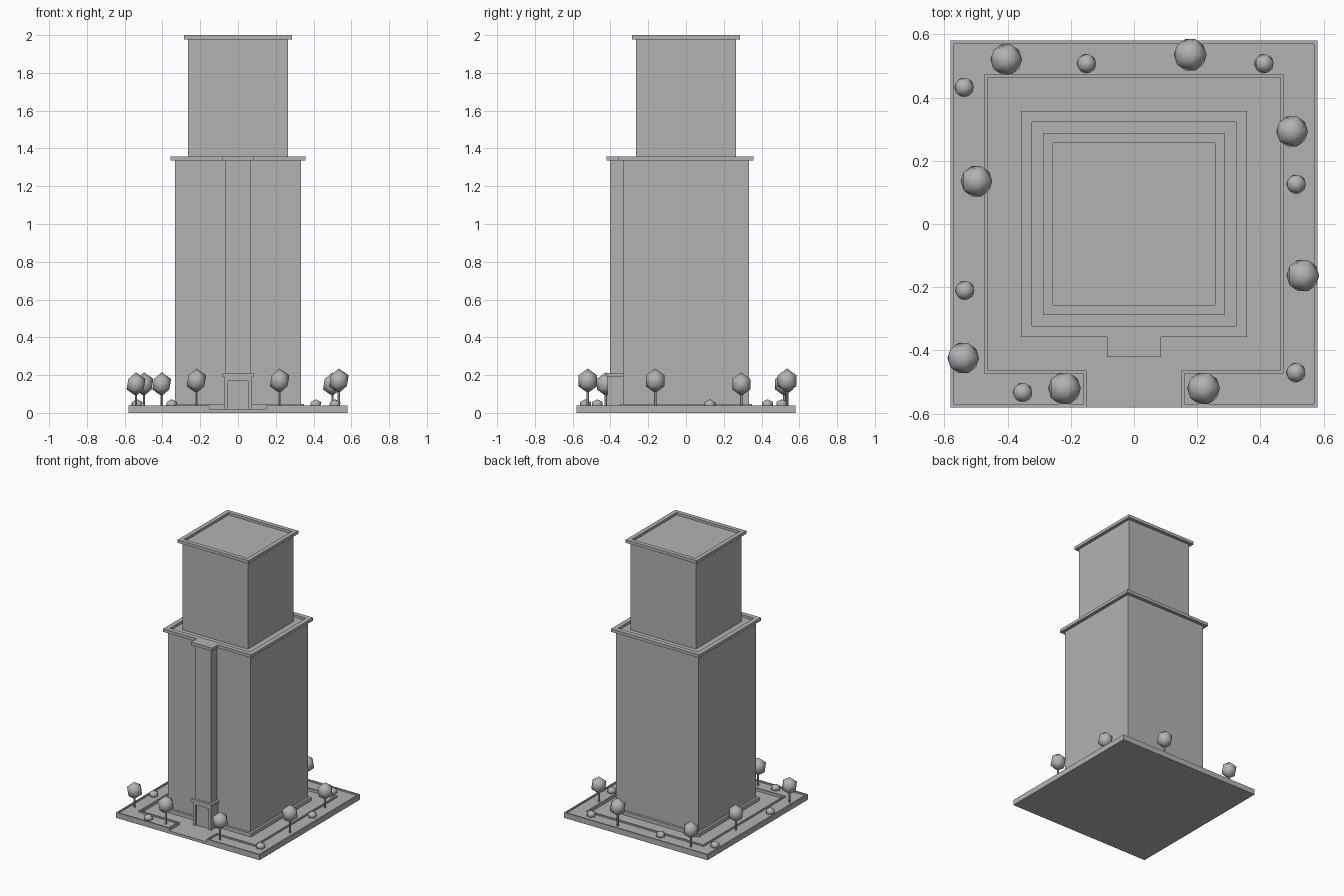
import bpy
import bmesh

if "Cube" in bpy.data.objects:
    bpy.data.objects.remove(bpy.data.objects["Cube"], do_unlink=True)

# One plain grey for the whole model
grey = bpy.data.materials.new("plain_grey")
grey.use_nodes = True
COLOUR = (0.45, 0.45, 0.45, 1)
grey.diffuse_color = COLOUR
grey.node_tree.nodes["Principled BSDF"].inputs["Base Color"].default_value = COLOUR


def finish(name, bm, smooth=False):
    bmesh.ops.recalc_face_normals(bm, faces=bm.faces)
    for face in bm.faces:
        face.smooth = smooth
    mesh = bpy.data.meshes.new(name)
    bm.to_mesh(mesh)
    bm.free()
    mesh.materials.append(grey)
    obj = bpy.data.objects.new(name, mesh)
    bpy.context.collection.objects.link(obj)
    return obj


def prism(name, outline, z0, z1, rim=0, sink=0):
    """Extrude an outline upward; an optional rim surrounds a sunken top."""
    bm = bmesh.new()
    bottom = bm.faces.new([bm.verts.new((x, y, z0)) for x, y in outline])
    made = bmesh.ops.extrude_face_region(bm, geom=[bottom], use_keep_orig=True)["geom"]
    for v in made:
        if isinstance(v, bmesh.types.BMVert):
            v.co.z = z1
    bmesh.ops.recalc_face_normals(bm, faces=bm.faces)
    if rim:
        top = max(bm.faces, key=lambda f: f.calc_center_median().z)
        bmesh.ops.inset_region(bm, faces=[top], thickness=rim, use_even_offset=True)
        made = bmesh.ops.extrude_face_region(bm, geom=[top])["geom"]
        for v in made:
            if isinstance(v, bmesh.types.BMVert):
                v.co.z -= sink
        if top.is_valid:
            bmesh.ops.delete(bm, geom=[top], context="FACES_ONLY")
    return finish(name, bm)


def rect(x0, x1, y0, y1):
    return [(x0, y0), (x1, y0), (x1, y1), (x0, y1)]


def square(h):
    return rect(-h, h, -h, h)


# Ground slab and the curbed planting bed, open at the entrance
SLAB, CURB, LAWN = 0.02, 0.04, 0.03
OUT, IN, GATE = 0.58, 0.463, 0.15
prism("ground_slab", square(OUT), 0, SLAB)
half = [(GATE, -OUT), (OUT, -OUT), (OUT, OUT)]
inner = [(IN, IN), (IN, -IN), (GATE, -IN)]
bed = half + [(-x, y) for x, y in reversed(half)]
bed += [(-x, y) for x, y in reversed(inner)] + inner
prism("planting_bed", bed, SLAB, CURB, 0.01, CURB - LAWN)

# Tower: plinth, two stacked blocks, each with a parapet around a sunken roof
prism("plinth", square(0.35), SLAB, 0.046)
prism("lower_block", square(0.333), 0.046, 1.335)
prism("lower_parapet", square(0.357), 1.335, 1.357, 0.034, 0.018)
prism("upper_block", square(0.264), 1.339, 1.978)
prism("upper_parapet", square(0.287), 1.978, 2.0, 0.031, 0.018)

# Front pier with its cap
prism("front_pier", rect(-0.065, 0.065, -0.403, -0.333), SLAB, 1.335)
prism("pier_cap", rect(-0.085, 0.085, -0.42, -0.357), 1.335, 1.357)

# Entrance surround: two jambs and a head, topped by a projecting lintel
for side, s in (("left", 1), ("right", -1)):
    xs = sorted((s * 0.053, s * 0.073))
    prism(side + "_door_jamb", rect(*xs, -0.415, -0.333), SLAB, 0.172)
prism("door_head", rect(-0.073, 0.073, -0.415, -0.333), 0.172, 0.192)
prism("door_lintel", rect(-0.081, 0.081, -0.42, -0.333), 0.192, 0.212)


def ball(name, x, y, z, radius, stretch):
    bm = bmesh.new()
    bmesh.ops.create_icosphere(bm, subdivisions=1, radius=radius)
    for v in bm.verts:
        v.co = (v.co.x + x, v.co.y + y, v.co.z * stretch + z)
    finish(name, bm, True)


# Trees: thin trunk and faceted crown, in two sizes
tall = [(0.178, 0.535), (0.534, -0.163), (-0.22, -0.52), (0.22, -0.52)]
short = [(-0.404, 0.52), (0.5, 0.293), (-0.498, 0.135), (-0.54, -0.424)]
for label, spots, height, radius in (("tall", tall, 0.17, 0.058), ("short", short, 0.152, 0.056)):
    for i, (x, y) in enumerate(spots, 1):
        bm = bmesh.new()
        bmesh.ops.create_cone(bm, cap_ends=True, segments=6, radius1=0.007,
                              radius2=0.007, depth=height - LAWN)
        bmesh.ops.translate(bm, verts=bm.verts, vec=(x, y, (height + LAWN) / 2))
        finish(f"{label}_tree_trunk_{i}", bm)
        ball(f"{label}_tree_crown_{i}", x, y, height, radius, 1.12)

# Low shrubs
shrubs = [(-0.15, 0.507), (0.411, 0.507), (-0.537, 0.432), (0.513, 0.126),
          (-0.535, -0.21), (-0.352, -0.533), (0.512, -0.47)]
for i, (x, y) in enumerate(shrubs, 1):
    ball(f"shrub_{i}", x, y, 0.045, 0.034, 0.8)
